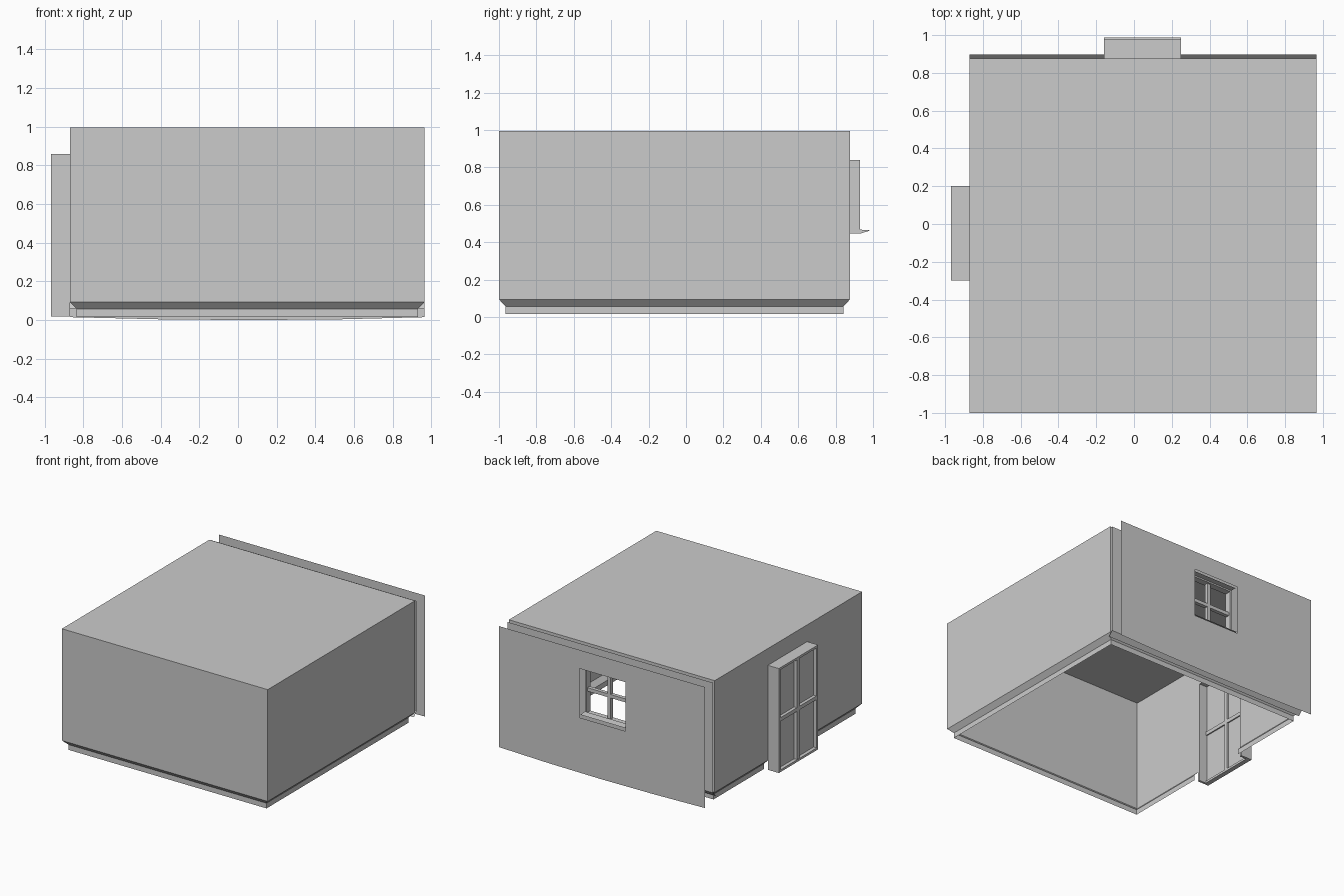
import bpy
import bmesh
from mathutils import Vector

cube = bpy.data.objects.get("Cube")
if cube:
    bpy.data.objects.remove(cube, do_unlink=True)

grey = bpy.data.materials.new("plain_grey")
grey.use_nodes = True
colour = (0.6, 0.6, 0.6, 1)
grey.diffuse_color = colour
grey.node_tree.nodes["Principled BSDF"].inputs["Base Color"].default_value = colour


def finish(bm, name):
    mesh = bpy.data.meshes.new(name)
    bm.to_mesh(mesh)
    bm.free()
    mesh.materials.append(grey)
    obj = bpy.data.objects.new(name, mesh)
    bpy.context.collection.objects.link(obj)
    return obj


def add_box(bm, low, high):
    low, high = Vector(low), Vector(high)
    verts = bmesh.ops.create_cube(bm, size=1)["verts"]
    for v in verts:
        v.co = (low + high) / 2 + v.co * (high - low)


def add_face(bm, points):
    return bm.faces.new([bm.verts.new(p) for p in points])


def punch(bm, low, high):
    """Cut an opening through thin surfaces inside the given block."""
    for axis in range(3):
        for bound in (low, high):
            normal = Vector((0, 0, 0))
            normal[axis] = 1
            geom = bm.verts[:] + bm.edges[:] + bm.faces[:]
            bmesh.ops.bisect_plane(bm, geom=geom, plane_co=normal * bound[axis],
                                   plane_no=normal)
    gone = [f for f in bm.faces
            if all(a < c < b for a, c, b in zip(low, f.calc_center_median(), high))]
    bmesh.ops.delete(bm, geom=gone, context='FACES')


def lattice(name, place, span, rise, depth, foot_depth, bar_depth, edge, bar):
    """Four-sided frame with a cross of glazing bars; place(u, d, z) gives a point."""
    (u0, u1), (z0, z1) = span, rise
    um, zm, h = (u0 + u1) / 2, (z0 + z1) / 2, bar / 2
    bars = [(u0, u0 + edge, z0, z1, depth), (u1 - edge, u1, z0, z1, depth),
            (u0 + edge, u1 - edge, z0, z0 + edge, foot_depth),
            (u0 + edge, u1 - edge, z1 - edge, z1, depth),
            (um - h, um + h, z0 + edge, z1 - edge, bar_depth),
            (u0 + edge, um - h, zm - h, zm + h, bar_depth),
            (um + h, u1 - edge, zm - h, zm + h, bar_depth)]
    bm = bmesh.new()
    for a, b, c, e, (d0, d1) in bars:
        add_box(bm, place(a, d0, c), place(b, d1, e))
    return finish(bm, name)


X0, X1, Y0, Y1 = -0.87, 0.965, -1.0, 0.877
FOOT, STEP, BEVEL, TOP = 0.015, 0.057, 0.094, 0.995
DOOR_Y, DOOR_Z = (-0.3, 0.2), (0.018, 0.86)
WIN_X, WIN_Z = (-0.16, 0.25), (0.445, 0.84)
window_block = (WIN_X[0], 0.8, WIN_Z[0]), (WIN_X[1], 1.1, WIN_Z[1])

# Room: thin shell, open below, with a stepped and bevelled foot
bm = bmesh.new()
rings = []
for inset, z in [(0.035, FOOT), (0.035, STEP), (0, BEVEL), (0, TOP)]:
    a, b, c, d = X0 + inset, X1 - inset, Y0 + inset, Y1 - inset
    rings.append([bm.verts.new((x, y, z)) for x, y in ((a, c), (b, c), (b, d), (a, d))])
for lower, upper in zip(rings, rings[1:]):
    for i in range(4):
        j = (i + 1) % 4
        bm.faces.new((lower[i], lower[j], upper[j], upper[i]))
bm.faces.new(rings[-1])
punch(bm, (-1, DOOR_Y[0], -0.1), (-0.8, DOOR_Y[1], DOOR_Z[1]))
punch(bm, *window_block)
finish(bm, "room_shell")

# Second skin just behind the back wall, with its own bevelled foot
bm = bmesh.new()
skin = [(Y1 - 0.015, BEVEL - 0.033), (Y1 + 0.02, BEVEL + 0.004), (Y1 + 0.02, TOP - 0.01)]
for (y0, z0), (y1, z1) in zip(skin, skin[1:]):
    add_face(bm, ((X1, y0, z0), (X0, y0, z0), (X0, y1, z1), (X1, y1, z1)))
bmesh.ops.remove_doubles(bm, verts=bm.verts, dist=0.0001)
punch(bm, *window_block)
finish(bm, "back_skin")

# Outer sheet standing clear of the back wall, with a slightly bowed lower edge
bm = bmesh.new()
edge = [(X0, 0.99), (X1, 0.99), (X1, 0.015), (0.53, 0.004),
        (0.05, 0), (-0.4, 0.004), (X0, 0.015)]
add_face(bm, [(x, 1.0, z) for x, z in edge])
punch(bm, *window_block)
finish(bm, "back_sheet")

# Door surround with glazing bars and closed panes
lattice("door_frame", lambda u, d, z: (d, u, z), DOOR_Y, DOOR_Z,
        (-0.968, X0), (-0.968, -0.93), (-0.965, -0.93), 0.018, 0.03)
bm = bmesh.new()
add_face(bm, [(-0.94, y, z) for y, z in ((DOOR_Y[0], DOOR_Z[0]), (DOOR_Y[0], DOOR_Z[1]),
                                        (DOOR_Y[1], DOOR_Z[1]), (DOOR_Y[1], DOOR_Z[0]))])
finish(bm, "door_panes")

# Window surround with open panes
lattice("window_frame", lambda u, d, z: (u, d, z), WIN_X, WIN_Z,
        (Y1, 0.93), (Y1, 0.93), (0.885, 0.915), 0.012, 0.028)

# Sloping window sill and flat window head
bm = bmesh.new()
profile = ((0.93, WIN_Z[0]), (0.988, 0.463), (0.93, 0.467))
ends = [[bm.verts.new((x, y, z)) for y, z in profile] for x in WIN_X]
for i in range(3):
    j = (i + 1) % 3
    bm.faces.new((ends[0][i], ends[0][j], ends[1][j], ends[1][i]))
for end in ends:
    bm.faces.new(end)
bmesh.ops.recalc_face_normals(bm, faces=bm.faces)
finish(bm, "window_sill")
bm = bmesh.new()
add_face(bm, ((WIN_X[0], 0.93, WIN_Z[1]), (WIN_X[1], 0.93, WIN_Z[1]),
              (WIN_X[1], 0.977, WIN_Z[1]), (WIN_X[0], 0.977, WIN_Z[1])))
finish(bm, "window_head")
